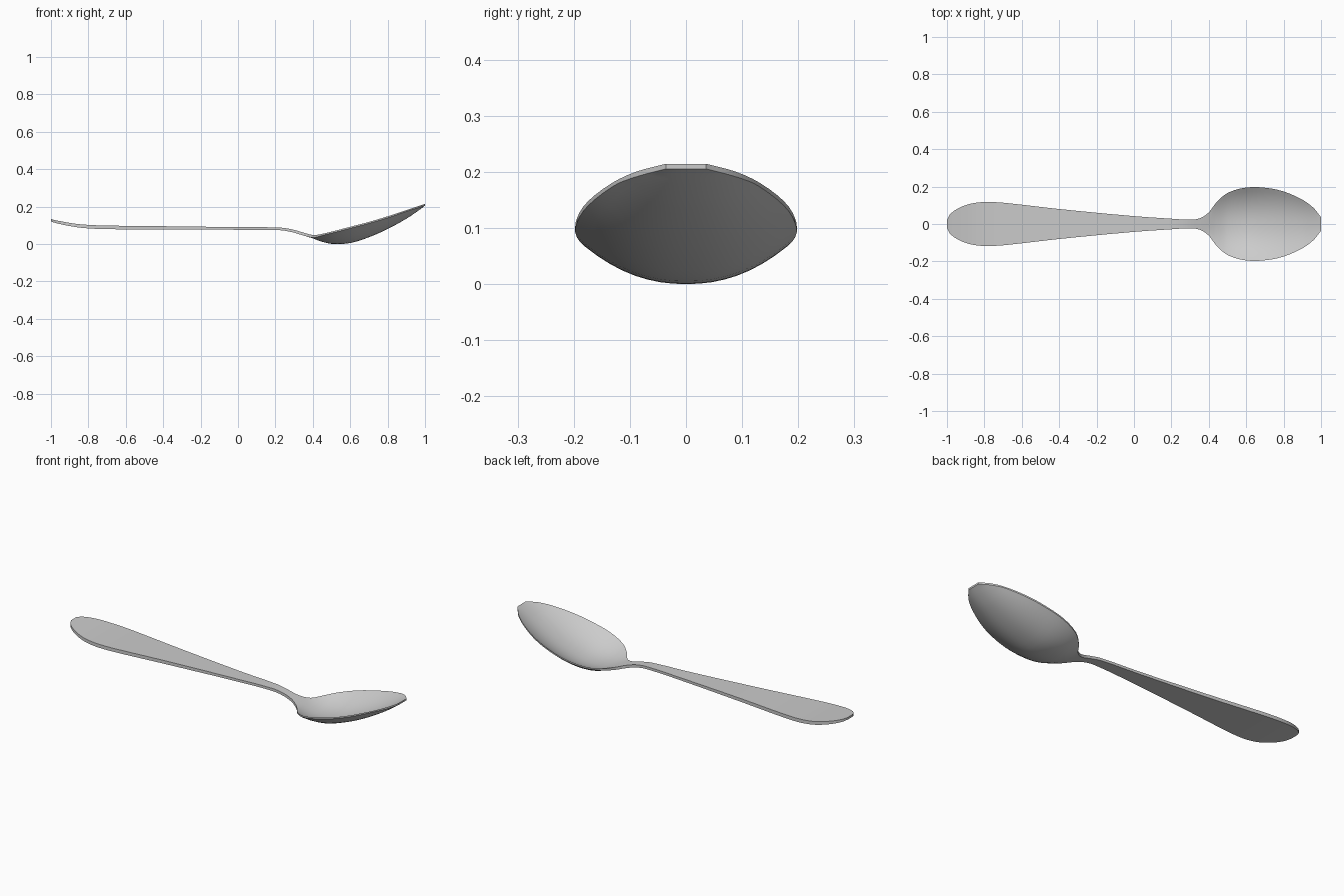
import bpy, bmesh

if "Cube" in bpy.data.objects:
    bpy.data.objects.remove(bpy.data.objects["Cube"])

# Stations along the spoon: x, half width, rim height, hollow depth, thickness
STATIONS = [
    (-1.00, 0.022, 0.135, 0.000, 0.012),
    (-0.985, 0.050, 0.131, 0.000, 0.014),
    (-0.95, 0.078, 0.124, 0.000, 0.016),
    (-0.90, 0.101, 0.115, 0.000, 0.017),
    (-0.85, 0.113, 0.108, 0.000, 0.018),
    (-0.78, 0.118, 0.103, 0.000, 0.019),
    (-0.68, 0.112, 0.100, 0.000, 0.019),
    (-0.40, 0.080, 0.097, 0.000, 0.018),
    (0.00, 0.042, 0.092, 0.000, 0.014),
    (0.22, 0.027, 0.090, 0.000, 0.014),
    (0.29, 0.023, 0.080, 0.000, 0.015),
    (0.35, 0.030, 0.063, 0.000, 0.016),
    (0.40, 0.062, 0.050, 0.003, 0.015),
    (0.44, 0.115, 0.054, 0.021, 0.016),
    (0.50, 0.166, 0.068, 0.049, 0.016),
    (0.60, 0.195, 0.094, 0.071, 0.016),
    (0.70, 0.194, 0.120, 0.066, 0.016),
    (0.80, 0.174, 0.150, 0.052, 0.016),
    (0.90, 0.130, 0.183, 0.031, 0.015),
    (0.96, 0.086, 0.203, 0.013, 0.013),
    (1.00, 0.036, 0.216, 0.000, 0.009),
]
SUB, ACROSS = 3, 16


def slope(i, k):
    a, b = STATIONS[max(i - 1, 0)], STATIONS[min(i + 1, len(STATIONS) - 1)]
    return (b[k] - a[k]) / (b[0] - a[0])


def smooth_stations():
    # cubic interpolation between neighbouring stations
    for i in range(len(STATIONS) - 1):
        p, q = STATIONS[i], STATIONS[i + 1]
        h = q[0] - p[0]
        for s in range(SUB):
            t = s / SUB
            yield [p[0] + h * t] + [
                (2*t**3 - 3*t*t + 1) * p[k] + (3*t*t - 2*t**3) * q[k]
                + h * ((t**3 - 2*t*t + t) * slope(i, k) + (t**3 - t*t) * slope(i + 1, k))
                for k in range(1, 5)]
    yield list(STATIONS[-1])


# Spoon: closed cross-sections lofted from handle end to bowl tip
bm = bmesh.new()
rings = []
for x, w, rim, depth, thick in smooth_stations():
    depth = max(depth, 0)
    top, under = [], []
    for j in range(ACROSS + 1):
        u = 2 * j / ACROSS - 1
        sag = 1 - abs(u) ** 2.2
        z = rim - depth * sag
        t = thick - min(0.008, depth * 0.3) * (1 - sag)
        top.append(bm.verts.new((x, u * w, z)))
        under.append(bm.verts.new((x, u * w, z - t)))
    rings.append(top + under[::-1])
n = len(rings[0])
for a, b in zip(rings, rings[1:]):
    for j in range(n):
        bm.faces.new((a[j], b[j], b[(j + 1) % n], a[(j + 1) % n]))
bm.faces.new(rings[0])
bm.faces.new(rings[-1][::-1])
bmesh.ops.recalc_face_normals(bm, faces=bm.faces)

# Rest the underside on the ground
low = min(v.co.z for v in bm.verts)
for v in bm.verts:
    v.co.z -= low
mesh = bpy.data.meshes.new("spoon")
bm.to_mesh(mesh)
bm.free()
spoon = bpy.data.objects.new("spoon", mesh)
bpy.context.collection.objects.link(spoon)
bpy.context.view_layer.objects.active = spoon
spoon.select_set(True)
bpy.ops.object.shade_smooth_by_angle(angle=0.6)
